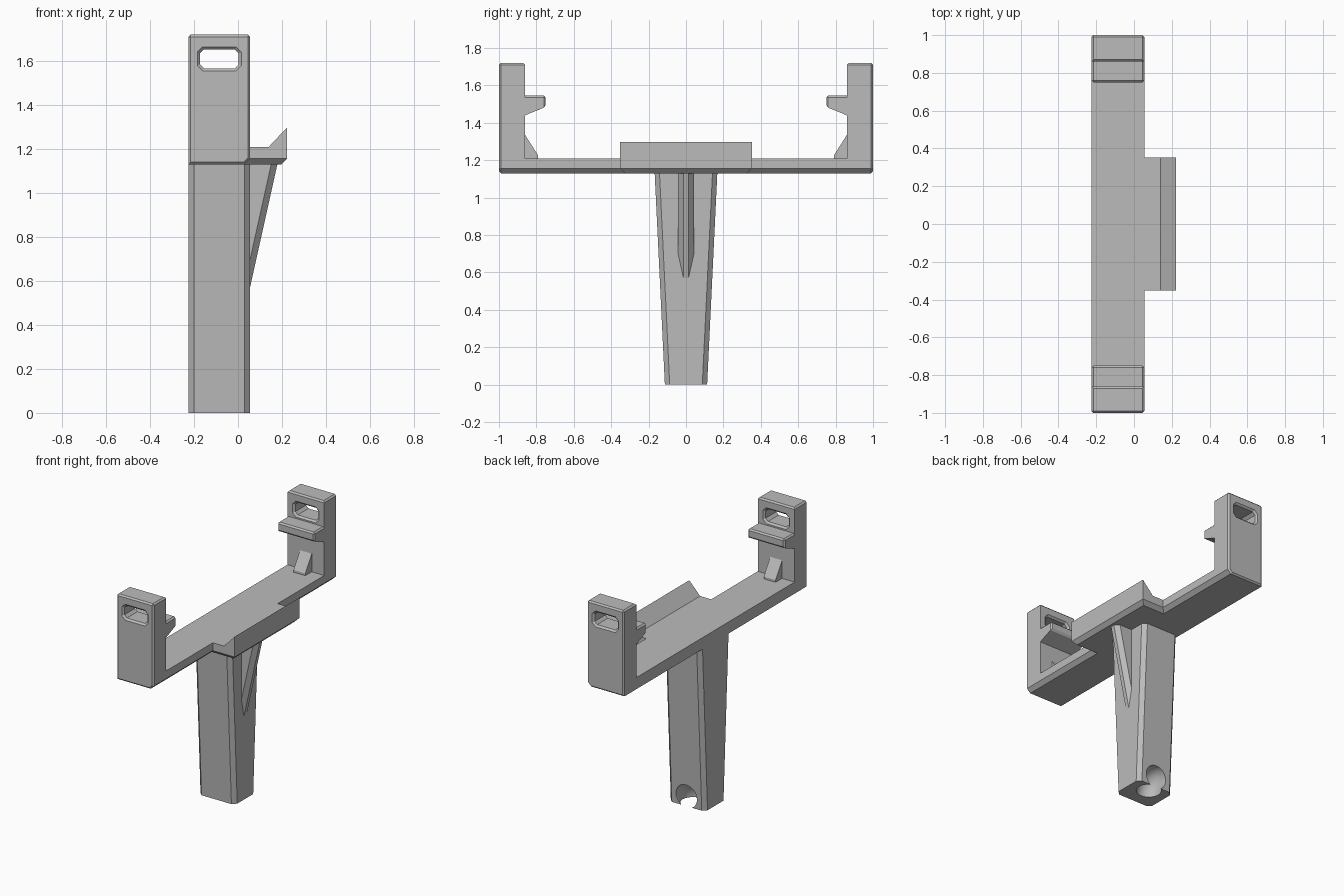
import bpy, bmesh, math
from mathutils import Vector

cube = bpy.data.objects.get("Cube")
if cube:
    bpy.data.objects.remove(cube, do_unlink=True)

GREY = (0.5, 0.5, 0.5, 1)
mat = bpy.data.materials.new("plain grey")
mat.use_nodes = True
mat.diffuse_color = GREY
mat.node_tree.nodes["Principled BSDF"].inputs["Base Color"].default_value = GREY

X0, X1 = -0.225, 0.055          # sides of the main bar
XC = (X0 + X1) / 2
BOTTOM, DECK, TOP = 1.13, 1.21, 1.72
ARM = 0.86                      # inner face of the arms
SMALL, LARGE = 0.01, 0.026      # chamfer sizes


def loft(sections):
    """Closed solid through matching loops of points."""
    bm = bmesh.new()
    rings = [[bm.verts.new(p) for p in s] for s in sections]
    n = len(rings[0])
    for a, b in zip(rings, rings[1:]):
        for i in range(n):
            j = (i + 1) % n
            bm.faces.new((a[i], a[j], b[j], b[i]))
    bm.faces.new(rings[0])
    bm.faces.new(rings[-1])
    bmesh.ops.recalc_face_normals(bm, faces=bm.faces)
    return bm


def along_x(profile, x0, x1):
    return loft([[(x, y, z) for y, z in profile] for x in (x0, x1)])


def chamfer(bm, size, rule):
    """Bevel the edges whose two ends satisfy the rule."""
    edges = [e for e in bm.edges if rule(*(v.co for v in e.verts))]
    bmesh.ops.bevel(bm, geom=edges, offset=size, segments=1,
                    affect='EDGES', clamp_overlap=True)


def both(axis, value):
    """Rule: both ends of the edge lie on a plane."""
    return lambda a, b: all(abs(p[axis] - value) < 1e-4 for p in (a, b))


def finish(bm, name):
    bmesh.ops.recalc_face_normals(bm, faces=bm.faces)
    mesh = bpy.data.meshes.new(name)
    bm.to_mesh(mesh)
    bm.free()
    mesh.materials.append(mat)
    ob = bpy.data.objects.new(name, mesh)
    bpy.context.collection.objects.link(ob)
    return ob


def cut(ob, cutter):
    cutter.hide_render = True
    cutter.hide_set(True)
    cutter.display_type = 'WIRE'
    mod = ob.modifiers.new("cut", 'BOOLEAN')
    mod.operation = 'DIFFERENCE'
    mod.solver = 'EXACT'
    mod.object = cutter
    bpy.context.view_layer.objects.active = ob
    bpy.ops.object.modifier_apply(modifier=mod.name)
    bpy.data.objects.remove(cutter, do_unlink=True)


def octagon(cx, cy, hx, hy, c):
    """Rectangle with cut corners."""
    pts = [(hx, hy - c), (hx - c, hy), (c - hx, hy), (-hx, hy - c)]
    pts += [(-x, -y) for x, y in pts]
    return [(cx + x, cy + y) for x, y in pts]


# U-shaped frame: bar with an upright arm at each end
u_shape = [(-1, BOTTOM), (1, BOTTOM), (1, TOP), (ARM, TOP),
           (ARM, DECK), (-ARM, DECK), (-ARM, TOP), (-1, TOP)]
bm = along_x(u_shape, X0, X1)
chamfer(bm, LARGE, lambda a, b: both(0, X1)(a, b) and both(2, BOTTOM)(a, b))
chamfer(bm, SMALL, lambda a, b: any(
    r(a, b) for r in (both(1, -1), both(1, 1), both(2, TOP))))
frame = finish(bm, "frame")

for s, side in ((-1, "front"), (1, "back")):
    # slot through the arm with a flared rim
    steps = [(1.01, 0.022), (0.988, 0), (ARM + 0.012, 0), (ARM - 0.01, 0.022)]
    slot = loft([[(x, s * y, z) for x, z in
                  octagon(XC, 1.61, 0.088 + g, 0.043 + g, 0.018 + g / 2)]
                 for y, g in steps])
    cut(frame, finish(slot, "slot_cutter"))

    # hook on the inner face
    hook = [(ARM + 0.02, 1.545), (0.75, 1.545), (0.75, 1.485),
            (ARM, 1.44), (ARM + 0.02, 1.44)]
    bm = along_x([(s * y, z) for y, z in hook], X0, X1)
    chamfer(bm, SMALL, lambda a, b: both(1, s * 0.75)(a, b)
            or both(2, 1.545)(a, b) and abs(a.x - b.x) < 1e-4)
    finish(bm, side + "_hook")

    # small rib in the inner corner
    rib = [(ARM + 0.02, DECK - 0.02), (0.79, DECK - 0.02), (0.79, 1.225),
           (ARM, 1.335), (ARM + 0.02, 1.335)]
    bm = along_x([(s * y, z) for y, z in rib], XC - 0.045, XC + 0.045)
    finish(bm, side + "_corner_rib")

# side lip with a sloping top
lip = [(0.028, BOTTOM), (0.222, BOTTOM), (0.222, 1.297), (0.14, DECK), (0.028, DECK)]
bm = loft([[(x, y, z) for x, z in lip] for y in (-0.353, 0.353)])
chamfer(bm, LARGE, lambda a, b: both(2, BOTTOM)(a, b) and not both(0, 0.028)(a, b))
finish(bm, "side_lip")

# tapered stem
bm = loft([[(x, y, z) for x, y in octagon(XC, 0, (X1 - X0) / 2, hy, LARGE)]
           for z, hy in ((0, 0.113), (BOTTOM + 0.01, 0.168))])
stem = finish(bm, "stem")

# curved passage from the stem's foot to its back face
R, r = 0.07, 0.08
limit = math.acos(-R / r)
bm = bmesh.new()
centre = Vector((XC, 0.115, 0))
arc = []
for i in range(25):
    t = limit * (i / 12 - 1)
    arc.append(bm.verts.new(centre + Vector((r * math.sin(t), 0, R + r * math.cos(t)))))
edges = [bm.edges.new(p) for p in zip(arc, arc[1:])]
bmesh.ops.spin(bm, geom=arc + edges, cent=centre, axis=(1, 0, 0),
               angle=math.tau, steps=40, use_merge=True)
bmesh.ops.remove_doubles(bm, verts=bm.verts, dist=1e-4)
cut(stem, finish(bm, "passage_cutter"))

# chamfered gusset under the lip
shape = [(0, -0.042), (0.152, -0.042), (0.18, -0.014),
         (0.18, 0.014), (0.152, 0.042), (0, 0.042)]
bm = loft([[(x - shift, y, z) for x, y in shape]
           for z, shift in ((BOTTOM + 0.005, 0), (0.54, 0.132))])
finish(bm, "gusset")

# smooth the passage, keep every chamfer sharp
bpy.ops.object.select_all(action='DESELECT')
stem.select_set(True)
bpy.context.view_layer.objects.active = stem
bpy.ops.object.shade_smooth_by_angle(angle=math.radians(25))
